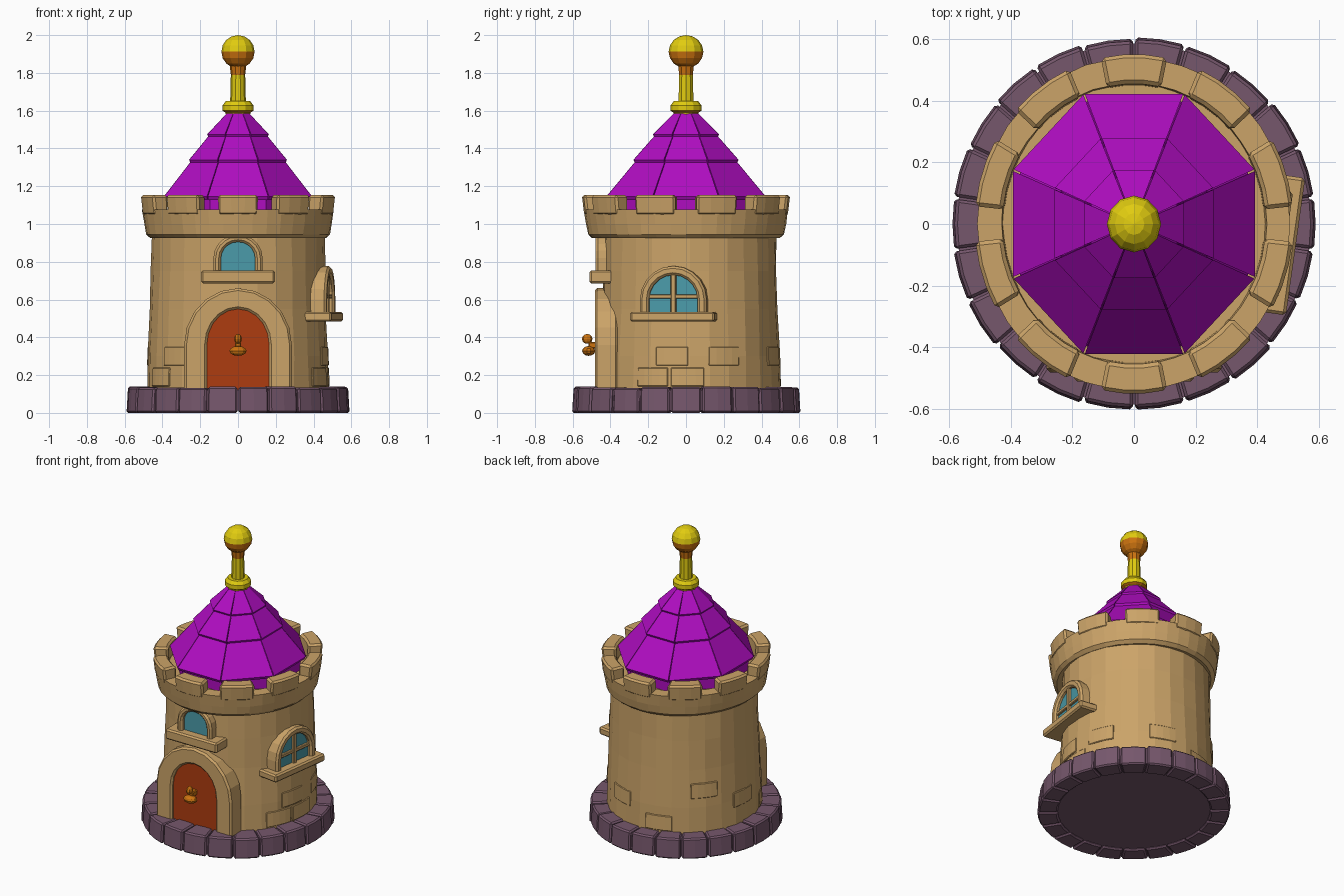
import bpy, bmesh, random
from math import sin, cos, pi, radians
from mathutils import Matrix

random.seed(4)
if "Cube" in bpy.data.objects:
    bpy.data.objects.remove(bpy.data.objects["Cube"])


def material(name, *rgb):
    m = bpy.data.materials.new(name)
    m.use_nodes = True
    m.diffuse_color = (*rgb, 1)
    m.node_tree.nodes["Principled BSDF"].inputs["Base Color"].default_value = (*rgb, 1)
    return m


STONE = material("tan stone", .60, .37, .14)
BASE = material("mauve stone", .18, .095, .15)
ROOF = material("purple tile", .43, .004, .53)
GOLD = material("yellow gold", .75, .60, .005)
ORANGE = material("orange gold", .60, .17, .005)
DOOR = material("red wood", .42, .045, .005)
GLASS = material("blue glass", .07, .33, .40)


def finish(name, bm, mat, bevel=0, turn=0):
    bmesh.ops.remove_doubles(bm, verts=bm.verts, dist=1e-5)
    bmesh.ops.recalc_face_normals(bm, faces=bm.faces)
    me = bpy.data.meshes.new(name)
    bm.to_mesh(me)
    bm.free()
    me.materials.append(mat)
    ob = bpy.data.objects.new(name, me)
    ob.rotation_euler.z = radians(turn)
    bpy.context.collection.objects.link(ob)
    if bevel:
        mod = ob.modifiers.new("soft edges", "BEVEL")
        mod.width = bevel
        mod.segments = 1
        mod.limit_method = "ANGLE"
        mod.angle_limit = radians(40)
    return ob


def sweep(bm, profile, steps, start=0, span=360, jitter=0):
    """Turn a closed (radius, height) outline around the z axis."""
    full = span == 360
    rings = []
    for i in range(steps if full else steps + 1):
        a = radians(start + span * i / steps)
        ring = []
        for r, z in profile:
            q = r + (random.uniform(-jitter, jitter) if r else 0)
            ring.append(bm.verts.new((q * cos(a), q * sin(a), z)))
        rings.append(ring)
    n = len(profile)
    for i in range(steps):
        p, q = rings[i], rings[(i + 1) % len(rings)]
        for j in range(n):
            k = (j + 1) % n
            if profile[j][0] or profile[k][0]:
                bm.faces.new((p[j], p[k], q[k], q[j]))
    if not full:
        bm.faces.new(rings[0])
        bm.faces.new(rings[-1])


def oval(ob, y_scale, y=0):
    ob.scale.y = y_scale
    ob.location.y = y
    return ob


def lathe(name, profile, sides, mat, start=0, jitter=0, bevel=0):
    bm = bmesh.new()
    sweep(bm, profile, sides, start, jitter=jitter)
    return finish(name, bm, mat, bevel)


def arch_outline(half, foot, spring, top, steps=10):
    arc = [(half * cos(pi * i / steps), spring + (top - spring) * sin(pi * i / steps))
           for i in range(steps + 1)]
    return [(half, foot)] + arc + [(-half, foot)]


def arch_plate(name, outline, front, back, mat, turn=0):
    bm = bmesh.new()
    face = bm.faces.new([bm.verts.new((x, -back, z)) for x, z in outline])
    out = bmesh.ops.extrude_face_region(bm, geom=[face])["geom"]
    for v in out:
        if isinstance(v, bmesh.types.BMVert):
            v.co.y = -front
    return finish(name, bm, mat, turn=turn)


def arch_frame(name, outer, inner, front, back, turn=0):
    bm = bmesh.new()
    loops = [[bm.verts.new((x, -d, z)) for x, z in pts]
             for pts, d in ((outer, back), (outer, front), (inner, front), (inner, back))]
    for s in range(4):
        a, b = loops[s], loops[(s + 1) % 4]
        for i in range(len(a) - 1):
            bm.faces.new((a[i], a[i + 1], b[i + 1], b[i]))
    for end in (0, -1):
        bm.faces.new([loop[end] for loop in loops])
    return finish(name, bm, STONE, .012, turn)


def box(name, x, y, z, mat, bevel=0, turn=0):
    bm = bmesh.new()
    size = [b - a for a, b in (x, y, z)]
    mid = [(a + b) / 2 for a, b in (x, y, z)]
    bmesh.ops.create_cube(bm, size=1, matrix=Matrix.Translation(mid) @ Matrix.Diagonal((*size, 1)))
    return finish(name, bm, mat, bevel, turn)


def ball(name, centre, radii, mat, u=12, v=8):
    bm = bmesh.new()
    bmesh.ops.create_uvsphere(bm, u_segments=u, v_segments=v, radius=1,
                              matrix=Matrix.Translation(centre) @ Matrix.Diagonal((*radii, 1)))
    return finish(name, bm, mat)


def paint(ob, mat, rule):
    ob.data.materials.append(mat)
    for f in ob.data.polygons:
        if rule(f):
            f.material_index = 1


# Foundation: recessed slab ringed with separate blocks
oval(lathe("foundation_slab", [(0, .012), (.575, .012), (.575, .122), (0, .122)], 44, BASE), 1.02)
bm = bmesh.new()
COUNT = 22
for i in range(COUNT):
    r, h = .592 + random.uniform(-.004, .004), .136 + random.uniform(-.004, .004)
    sweep(bm, [(.47, 0), (r, 0), (r - .008, h), (.45, h)], 2,
          90 + i * 360 / COUNT + .4, 360 / COUNT - .8)
oval(finish("foundation_blocks", bm, BASE, .009), 1.02)

# Tower wall
oval(lathe("tower_wall", [(0, .11), (.48, .11), (.475, .3), (.465, .55), (.46, .75),
                          (.457, .95), (0, .95)], 28, STONE, jitter=.004), 1.0, .02)

# Slightly raised wall stones, at a few bearings and heights
bm = bmesh.new()
for bearing, low in ((-35, .14), (-12, .14), (12, .25), (-22, .25), (60, .25),
                     (95, .14), (130, .36), (165, .25), (200, .14), (215, .25)):
    r = .487 - .035 * (low - .1)
    sweep(bm, [(.44, low), (r, low), (r - .004, low + .1), (.44, low + .1)], 4, bearing, 21)
oval(finish("wall_stones", bm, STONE, .004), 1.0, .02)

# Parapet with ten merlons
oval(lathe("parapet", [(.42, .93), (.466, .925), (.487, .945), (.497, 1.0), (.508, 1.078),
                       (.43, 1.078), (.425, 1.04)], 40, STONE, jitter=.002), 1.065)
oval(lathe("parapet_deck", [(0, .94), (.44, .94), (.44, 1.05), (0, 1.05)], 40, STONE), 1.065)
bm = bmesh.new()
for i in range(10):
    sweep(bm, [(.423, 1.045), (.507, 1.045), (.519, 1.153), (.428, 1.153)], 3, 18 + 36 * i - 12, 24)
oval(finish("merlons", bm, STONE, .012), 1.065)

# Eight-sided roof: a core and three tiers of tile panels
TURN = 22.5
K = 1 / cos(radians(TURN))
core = [(0, 1.04), (.36, 1.04), (.36, 1.13), (.37, 1.15), (.235, 1.335), (.14, 1.475),
        (.06, 1.575), (0, 1.575)]
oval(lathe("roof_core", [(r * K, z) for r, z in core], 8, ROOF, TURN), 1.075)
bm = bmesh.new()
for r0, z0, r1, z1 in ((.06, 1.585, .162, 1.475), (.142, 1.482, .258, 1.34), (.238, 1.345, .392, 1.145)):
    tile = [(r0 * K, z0), (r1 * K, z1), ((r1 - .008) * K, z1 - .018), ((r0 - .03) * K, z0 - .03)]
    for i in range(8):
        gap = .35 / r1 * .4
        sweep(bm, tile, 1, TURN + 45 * i + gap, 45 - 2 * gap)
oval(finish("roof_tiles", bm, ROOF), 1.075)

# Finial
collar = lathe("finial_collar", [(0, 1.56), (.062, 1.56), (.066, 1.59), (.082, 1.6), (.082, 1.628),
                                 (.065, 1.65), (0, 1.65)], 12, GOLD)
paint(collar, ORANGE, lambda f: f.normal.z < -.3)
pole = lathe("finial_pole", [(0, 1.63), (.042, 1.63), (.038, 1.79), (.045, 1.85), (0, 1.85)], 10, GOLD)
paint(pole, ORANGE, lambda f: f.center.z > 1.78)
knob = ball("finial_ball", (0, 0, 1.912), (.088, .092, .088), GOLD)
paint(knob, ORANGE, lambda f: f.center.z < 1.912)

# Door with stone surround and knocker
arch_frame("door_surround", arch_outline(.285, .12, .36, .66), arch_outline(.165, .12, .36, .55), .482, .36)
arch_plate("door", arch_outline(.17, .12, .36, .555), .463, .40, DOOR)
box("knocker_stem", (-.016, .016), (-.515, -.455), (.34, .375), ORANGE, .005)
ball("knocker_upper", (0, -.523, .392), (.02, .028, .026), ORANGE, 8, 6)
ball("knocker_lower", (0, -.515, .328), (.048, .035, .026), ORANGE, 10, 6)

# Windows: small one above the door, wide one on the left side
for name, turn, half, foot, spring, top, rim, front, sill, drop in (
        ("front_window", 0, .09, .74, .82, .905, .04, .478, .195, .07),
        ("side_window", 82, .13, .52, .60, .73, .048, .497, .225, .052)):
    arch_frame(name + "_frame", arch_outline(half + rim, foot, spring, top + rim),
               arch_outline(half, foot, spring, top), front, .38, turn)
    arch_plate(name + "_glass", arch_outline(half + .005, foot, spring, top + .005),
               front - .027, .38, GLASS, turn)
    box(name + "_sill", (-sill, sill), (-front - .033, -.36), (foot + .015 - drop, foot + .015),
        STONE, .01, turn)
box("side_window_upright", (-.014, .014), (-.488, -.45), (.52, .735), STONE, .004, 82)
box("side_window_crossbar", (-.132, .132), (-.485, -.45), (.605, .628), STONE, .004, 82)
